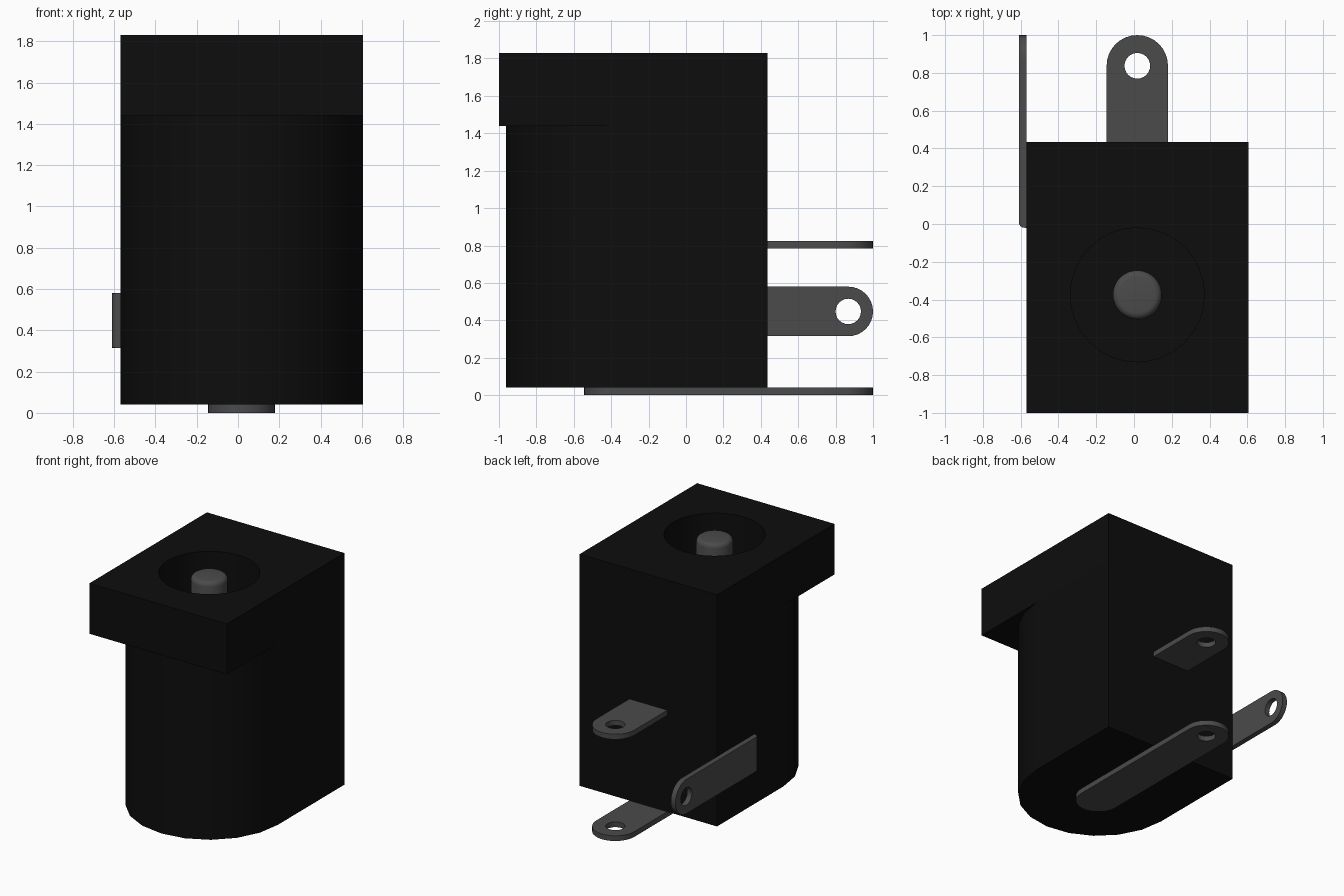
import bpy, bmesh
from math import sin, cos, pi, radians
from mathutils import Matrix

cube = bpy.data.objects.get("Cube")
if cube:
    bpy.data.objects.remove(cube, do_unlink=True)


def make_material(name, value):
    mat = bpy.data.materials.new(name)
    mat.use_nodes = True
    colour = (value, value, value, 1)
    mat.diffuse_color = colour
    mat.node_tree.nodes["Principled BSDF"].inputs["Base Color"].default_value = colour
    return mat


black = make_material("black plastic", 0.004)
metal = make_material("dark grey metal", 0.07)


def arc(cx, cy, r, start, end, steps):
    angles = [radians(start + (end - start) * i / steps) for i in range(steps + 1)]
    return [(cx + r * cos(a), cy + r * sin(a)) for a in angles]


def circle(cx, cy, r, steps=32):
    return arc(cx, cy, r, 0, 360, steps)[:-1]


def smooth(obj):
    bpy.ops.object.select_all(action="DESELECT")
    obj.select_set(True)
    bpy.context.view_layer.objects.active = obj
    bpy.ops.object.shade_smooth_by_angle(angle=radians(32))


def extrude(name, loops, low, high, mat, matrix=Matrix()):
    """Extrude an outline, with optional hole loops, along local z."""
    curve = bpy.data.curves.new(name, "CURVE")
    curve.dimensions = "2D"
    curve.fill_mode = "BOTH"
    curve.extrude = (high - low) / 2
    for loop in loops:
        spline = curve.splines.new("POLY")
        spline.points.add(len(loop) - 1)
        for point, (x, y) in zip(spline.points, loop):
            point.co = (x, y, 0, 1)
        spline.use_cyclic_u = True
    temp = bpy.data.objects.new(name + "_outline", curve)
    bpy.context.collection.objects.link(temp)
    graph = bpy.context.evaluated_depsgraph_get()
    mesh = bpy.data.meshes.new_from_object(temp.evaluated_get(graph))
    bpy.data.objects.remove(temp, do_unlink=True)
    bpy.data.curves.remove(curve)
    bm = bmesh.new()
    bm.from_mesh(mesh)
    bmesh.ops.remove_doubles(bm, verts=bm.verts, dist=0.0005)
    bmesh.ops.translate(bm, verts=bm.verts, vec=(0, 0, (low + high) / 2))
    bmesh.ops.transform(bm, verts=bm.verts, matrix=matrix)
    bmesh.ops.recalc_face_normals(bm, faces=bm.faces)
    bm.to_mesh(mesh)
    bm.free()
    mesh.name = name
    mesh.materials.clear()
    mesh.materials.append(mat)
    obj = bpy.data.objects.new(name, mesh)
    bpy.context.collection.objects.link(obj)
    smooth(obj)
    return obj


# Shared dimensions
CX, CY = 0.0175, -0.375
HALF, BACK, FRONT = 0.5875, 0.435, -1.0
LEFT, RIGHT = CX + HALF, CX - HALF
SHOULDER, TOP, BOTTOM, FLOOR = 1.44, 1.83, 0.04, 0.5
BORE = 0.355

# Housing: square head over a round-fronted barrel, both bored
bore = circle(CX, CY, BORE)
head_outline = [(RIGHT, FRONT), (LEFT, FRONT), (LEFT, BACK), (RIGHT, BACK)]
barrel_outline = arc(CX, CY, HALF, 180, 360, 10) + [(LEFT, BACK), (RIGHT, BACK)]
extrude("housing_head", [head_outline, bore], SHOULDER, TOP, black)
extrude("housing_barrel", [barrel_outline, bore], BOTTOM, SHOULDER, black)
extrude("socket_floor", [bore], BOTTOM, FLOOR, black)

# Centre pin: a lathed profile with a rounded tip
pin_r, tip_r, pin_top = 0.13, 0.035, 1.815
profile = [(pin_r, FLOOR)] + arc(pin_r - tip_r, pin_top - tip_r, tip_r, 0, 90, 4)
bm = bmesh.new()
rings = [[bm.verts.new((x, y, z)) for x, y in circle(CX, CY, r)] for r, z in profile]
for lower, upper in zip(rings, rings[1:]):
    for i in range(len(lower)):
        j = (i + 1) % len(lower)
        bm.faces.new((lower[i], lower[j], upper[j], upper[i]))
bm.faces.new(rings[-1])
bm.faces.new(rings[0][::-1])
mesh = bpy.data.meshes.new("centre_pin")
bm.to_mesh(mesh)
bm.free()
mesh.materials.append(metal)
pin = bpy.data.objects.new("centre_pin", mesh)
bpy.context.collection.objects.link(pin)
smooth(pin)


def tab(centre, half, start, rounded_start=False):
    """Outline of a solder tab reaching to y = 1, with its eyelet hole."""
    eye = 1 - half
    outline = arc(centre, eye, half, 0, 180, 16)
    if rounded_start:
        outline += arc(centre, start + half, half, 180, 360, 16)
    else:
        outline += [(centre - half, start), (centre + half, start)]
    return [outline, circle(centre, eye, 0.068, 24)]


# Solder terminals: bottom, rear and side
extrude("bottom_terminal", tab(CX, 0.1625, -0.545, True), 0, BOTTOM, metal)
extrude("rear_terminal", tab(CX, 0.1625, BACK - 0.02), 0.785, 0.825, metal)
stand_up = Matrix.Rotation(-pi / 2, 4, "Y")  # local x -> z, local z -> -x
side = extrude("side_terminal", tab(0.4475, 0.1325, -0.02), -RIGHT, 0.61, metal, stand_up)

# Ease the outer front edge of the side terminal where it bends inward
bm = bmesh.new()
bm.from_mesh(side.data)
edges = [e for e in bm.edges
         if all(v.co.x < -0.6 and v.co.y < -0.01 for v in e.verts)]
bmesh.ops.bevel(bm, geom=edges, offset=0.03, segments=4, profile=0.5, affect="EDGES")
bm.to_mesh(side.data)
bm.free()
smooth(side)
